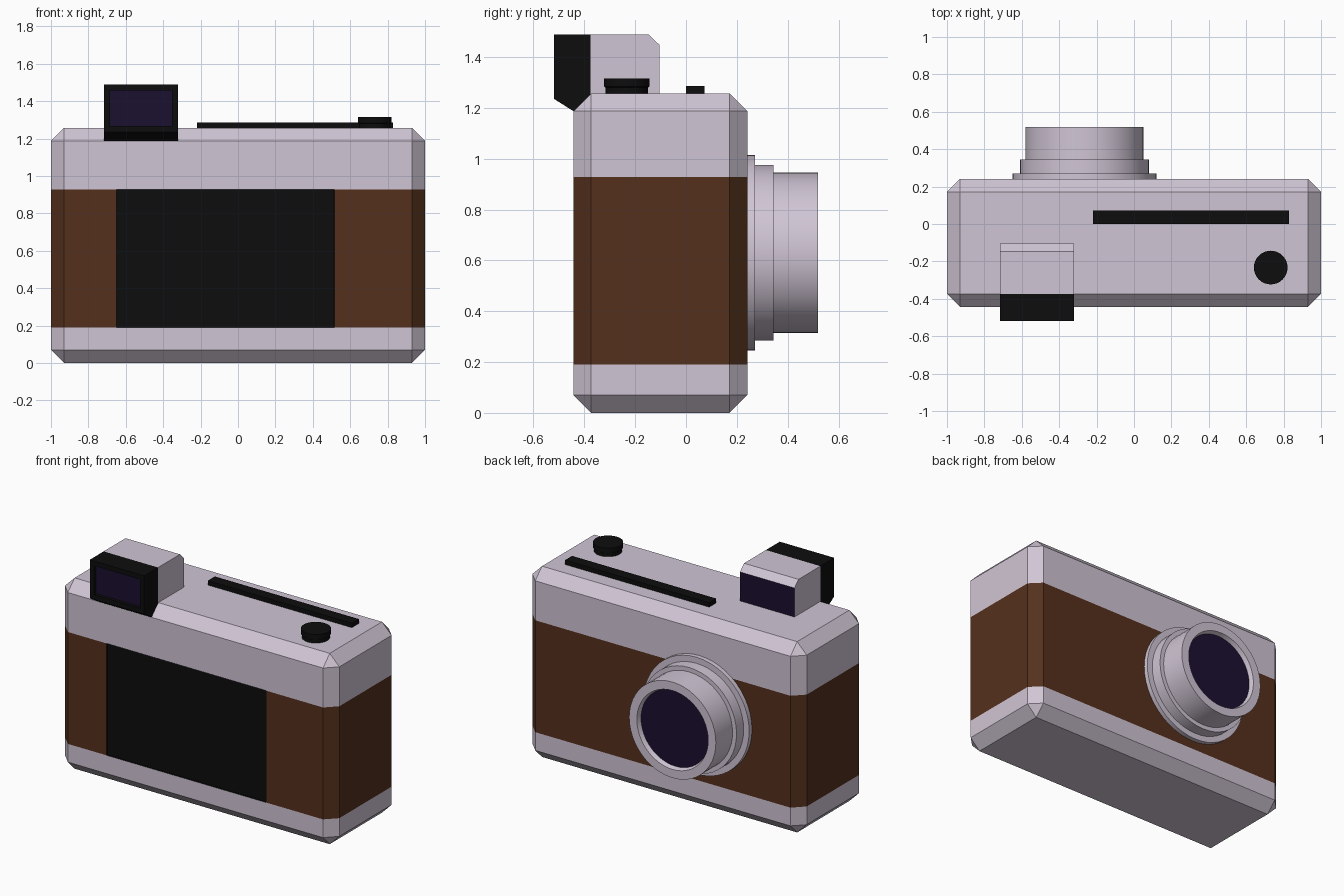
import bpy, bmesh, math
from mathutils import Vector

if "Cube" in bpy.data.objects:
    bpy.data.objects.remove(bpy.data.objects["Cube"])


def material(name, rgb):
    m = bpy.data.materials.new(name)
    m.diffuse_color = (*rgb, 1)
    m.use_nodes = True
    m.node_tree.nodes["Principled BSDF"].inputs["Base Color"].default_value = m.diffuse_color
    return m


SILVER = material("silver", (0.63, 0.56, 0.66))
BROWN = material("brown_leather", (0.09, 0.03, 0.012))
BLACK = material("black", (0.004, 0.004, 0.004))
GLASS = material("purple_glass", (0.011, 0.005, 0.03))


def finish(bm, name, mats):
    bmesh.ops.recalc_face_normals(bm, faces=bm.faces)
    me = bpy.data.meshes.new(name)
    bm.to_mesh(me)
    bm.free()
    for m in mats:
        me.materials.append(m)
    ob = bpy.data.objects.new(name, me)
    bpy.context.collection.objects.link(ob)
    return ob


def box_bm(lo, hi):
    bm = bmesh.new()
    bmesh.ops.create_cube(bm, size=1)
    for v in bm.verts:
        v.co = Vector([(a + b) / 2 + c * (b - a) for a, b, c in zip(lo, hi, v.co)])
    return bm


def cut(bm, co, no, faces=None):
    faces = list(faces or bm.faces)
    geom = set(faces)
    for f in faces:
        geom.update(f.edges)
        geom.update(f.verts)
    bmesh.ops.bisect_plane(bm, geom=list(geom), plane_co=co, plane_no=no, dist=1e-5)


def prism_bm(profile, x0, x1):
    """Extrude a (y, z) profile along x."""
    bm = bmesh.new()
    f = bm.faces.new([bm.verts.new((x0, y, z)) for y, z in profile])
    ext = bmesh.ops.extrude_face_region(bm, geom=[f])["geom"]
    bmesh.ops.translate(bm, vec=(x1 - x0, 0, 0),
                        verts=[g for g in ext if isinstance(g, bmesh.types.BMVert)])
    bmesh.ops.recalc_face_normals(bm, faces=bm.faces)
    bm.normal_update()
    return bm


def lathe(name, profile, centre, axis, mats, segments=48, glass_faces=False):
    """Spin a (radius, height) profile that starts and ends on the axis."""
    bm = bmesh.new()
    verts = [bm.verts.new((r, 0, h)) for r, h in profile]
    edges = [bm.edges.new(p) for p in zip(verts, verts[1:])]
    bmesh.ops.spin(bm, geom=verts + edges, cent=(0, 0, 0), axis=(0, 0, 1),
                   angle=2 * math.pi, steps=segments)
    bmesh.ops.remove_doubles(bm, verts=bm.verts, dist=1e-4)
    if glass_faces:
        for f in bm.faces:
            f.material_index = int(all(abs(v.co.z - profile[-1][1]) < 1e-4 for v in f.verts))
    rot = Vector((0, 0, 1)).rotation_difference(Vector(axis)).to_matrix()
    for v in bm.verts:
        v.co = rot @ v.co + Vector(centre)
    ob = finish(bm, name, mats)
    bpy.ops.object.select_all(action='DESELECT')
    ob.select_set(True)
    bpy.context.view_layer.objects.active = ob
    bpy.ops.object.shade_smooth_by_angle(angle=math.radians(30))
    return ob


# Chamfered body with a leather band and a recessed back panel
bm = box_bm((-1, -0.443, 0), (1, 0.241, 1.257))
bmesh.ops.bevel(bm, geom=bm.edges[:], offset=0.07, segments=1, affect='EDGES')
for z in (0.19, 0.927):
    cut(bm, (0, 0, z), (0, 0, 1))
for f in bm.faces:
    f.material_index = int(0.19 < f.calc_center_median().z < 0.927 and abs(f.normal.z) < 0.1)


def back_faces():
    bm.normal_update()
    return [f for f in bm.faces if f.material_index == 1 and f.normal.y < -0.9]


for x in (-0.65, 0.515):
    cut(bm, (x, 0, 0), (1, 0, 0), back_faces())
panel = [f for f in back_faces() if -0.65 < f.calc_center_median().x < 0.515]
for f in panel:
    f.material_index = 2
bmesh.ops.inset_region(bm, faces=panel, thickness=0.001, depth=-0.01)
finish(bm, "body", [SILVER, BROWN, BLACK])

# Stepped lens barrel with recessed glass
lathe("lens", [(0, 0.2), (0.385, 0.2), (0.385, 0.271), (0.345, 0.271), (0.345, 0.345),
               (0.316, 0.345), (0.316, 0.519), (0.26, 0.519), (0.25, 0.49), (0, 0.49)],
      (-0.265, 0, 0.63), (0, 1, 0), [SILVER, GLASS], glass_faces=True)

# Viewfinder housing with a glass front
bm = prism_bm([(-0.375, 1.23), (-0.375, 1.489), (-0.147, 1.489),
               (-0.105, 1.448), (-0.105, 1.23)], -0.717, -0.32)
for f in bm.faces:
    f.material_index = int(f.normal.y > 0.9)
finish(bm, "viewfinder_housing", [SILVER, GLASS])

# Black eyepiece with a recessed window
bm = prism_bm([(-0.519, 1.489), (-0.519, 1.235), (-0.443, 1.187),
               (-0.375, 1.25), (-0.375, 1.489)], -0.717, -0.32)
window = [f for f in bm.faces if f.normal.y < -0.9]
bmesh.ops.inset_region(bm, faces=window, thickness=0.045)
for f in window:
    f.material_index = 1
sides = bmesh.ops.inset_region(bm, faces=window, thickness=0.001, depth=-0.02)["faces"]
for f in sides:
    f.material_index = 0
finish(bm, "eyepiece", [BLACK, GLASS])

# Top strip and shutter button
finish(box_bm((-0.22, 0, 1.24), (0.83, 0.073, 1.286)), "top_strip", [BLACK])
lathe("shutter_button", [(0, 1.24), (0.084, 1.24), (0.084, 1.28), (0.09, 1.284),
                         (0.09, 1.316), (0, 1.316)],
      (0.731, -0.233, 0), (0, 0, 1), [BLACK], segments=32)
